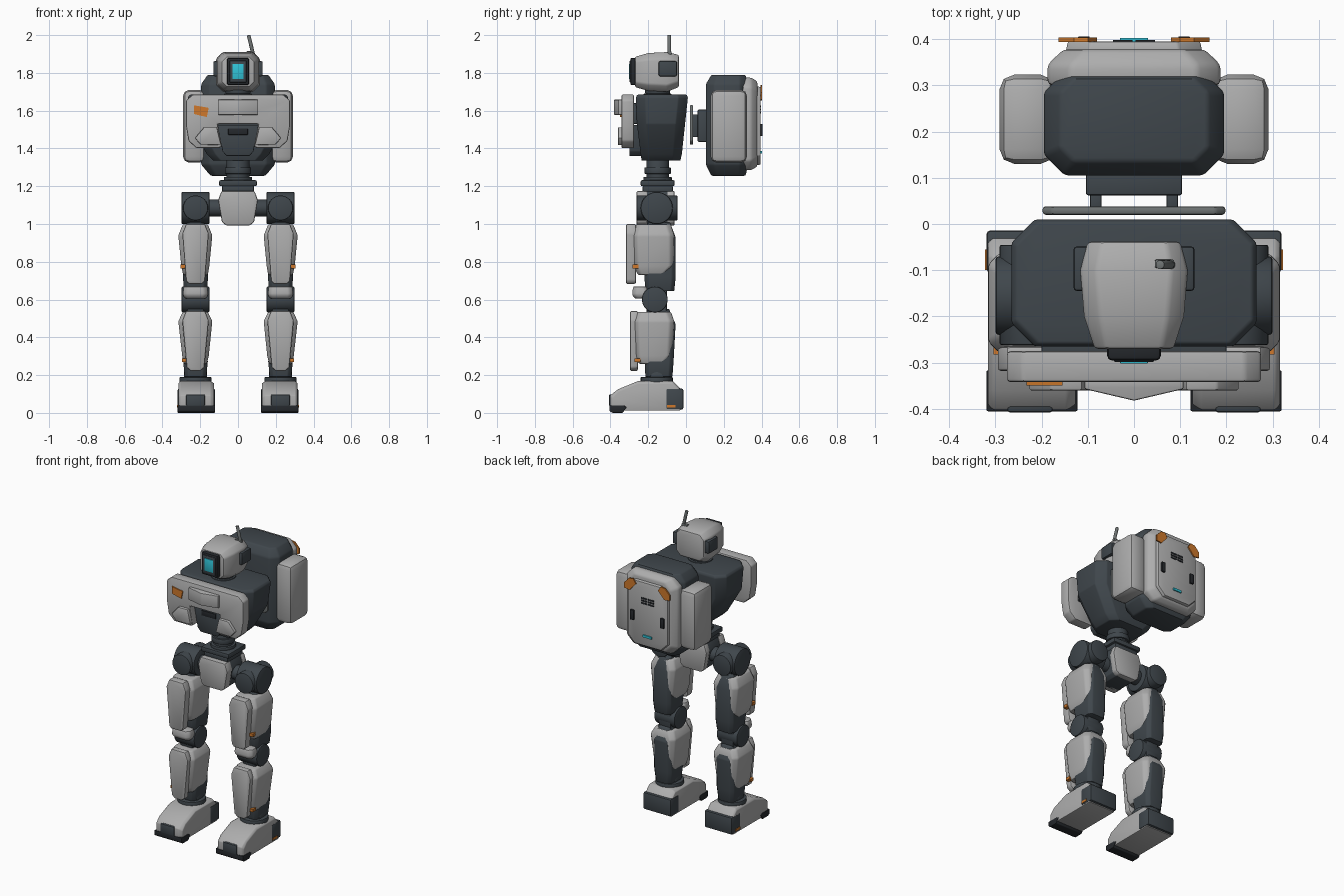
import bpy, bmesh, math
from mathutils import Vector, Matrix


def material(name, rgb):
    m = bpy.data.materials.new(name)
    m.diffuse_color = (*rgb, 1)
    return m


LIGHT = material("light grey", (0.42, 0.42, 0.42))
DARK = material("charcoal", (0.05, 0.062, 0.072))
BLACK = material("near black", (0.018, 0.021, 0.025))
MID = material("mid grey", (0.16, 0.175, 0.175))
ORANGE = material("orange", (0.62, 0.19, 0.025))
CYAN = material("cyan", (0.03, 0.55, 0.68))


def finish(name, bm, mat, bevel=0.0):
    bmesh.ops.recalc_face_normals(bm, faces=bm.faces)
    if bevel:
        edges = [e for e in bm.edges if e.calc_face_angle(0) > math.radians(25)]
        bmesh.ops.bevel(bm, geom=edges, offset=bevel, segments=2, profile=0.5,
                        affect='EDGES', clamp_overlap=True)
    me = bpy.data.meshes.new(name)
    bm.to_mesh(me)
    bm.free()
    me.materials.append(mat)
    ob = bpy.data.objects.new(name, me)
    bpy.context.collection.objects.link(ob)
    return ob


def place(axis, u, v, w):
    """u, v lie in the section and w runs along the axis."""
    return {'z': (u, v, w), 'y': (u, w, v), 'x': (w, u, v)}[axis]


def skin(name, rings, mat, bevel, s):
    bm = bmesh.new()
    loops = [[bm.verts.new((p[0] * s, p[1], p[2])) for p in r] for r in rings]
    for a, b in zip(loops, loops[1:]):
        for i in range(len(a)):
            j = (i + 1) % len(a)
            bm.faces.new((a[i], a[j], b[j], b[i]))
    bm.faces.new(loops[0])
    bm.faces.new(loops[-1])
    return finish(name, bm, mat, bevel)


def loft(name, axis, rings, mat, bevel=0.005, s=1):
    """Rings are (level, u0, u1, v0, v1, corner chamfer)."""
    out = []
    for w, a, b, c, d, k in rings:
        pts = [(a + k, c), (b - k, c), (b, c + k), (b, d - k),
               (b - k, d), (a + k, d), (a, d - k), (a, c + k)]
        out.append([place(axis, u, v, w) for u, v in pts])
    return skin(name, out, mat, bevel, s)


def prism(name, axis, pts, lo, hi, mat, bevel=0.004, s=1):
    return skin(name, [[place(axis, u, v, w) for u, v in pts] for w in (lo, hi)],
                mat, bevel, s)


def box(name, x, y, z, mat, bevel=0.005, s=1):
    return prism(name, 'z', [(x[0], y[0]), (x[1], y[0]), (x[1], y[1]), (x[0], y[1])],
                 z[0], z[1], mat, bevel, s)


def cyl(name, p, q, r, mat, bevel=0.005, r2=None, n=32):
    p, q = Vector(p), Vector(q)
    bm = bmesh.new()
    rot = (q - p).to_track_quat('Z', 'Y').to_matrix().to_4x4()
    bmesh.ops.create_cone(bm, cap_ends=True, segments=n, radius1=r,
                          radius2=r if r2 is None else r2, depth=(q - p).length,
                          matrix=Matrix.Translation((p + q) / 2) @ rot)
    return finish(name, bm, mat, bevel)


def sym(half):
    """Close a right-hand outline with its mirror image."""
    return half + [(-u, v) for u, v in reversed(half)]


# Head
loft("head_shell", 'y', [(-0.27, -0.085, 0.085, 1.725, 1.885, 0.025),
                         (-0.20, -0.108, 0.108, 1.705, 1.905, 0.035),
                         (-0.10, -0.116, 0.116, 1.70, 1.91, 0.035),
                         (-0.038, -0.10, 0.10, 1.725, 1.895, 0.03)], LIGHT, 0.008)
box("visor_frame", (-0.058, 0.058), (-0.295, -0.25), (1.735, 1.88), BLACK, 0.01)
box("visor_panel", (-0.044, 0.044), (-0.298, -0.28), (1.75, 1.865), DARK, 0.003)
box("visor_lens", (-0.03, 0.03), (-0.302, -0.29), (1.767, 1.848), CYAN, 0.002)
for s in (-1, 1):
    box("ear_panel", (0.09, 0.131), (-0.145, -0.048), (1.782, 1.862), DARK, 0.008, s)
box("antenna_base", (0.045, 0.087), (-0.095, -0.077), (1.895, 1.915), MID, 0.003)
cyl("antenna", (0.08, -0.088, 1.90), (0.056, -0.088, 2.0), 0.01, MID, 0.002, n=12)
cyl("neck", (0, -0.15, 1.66), (0, -0.15, 1.74), 0.052, DARK)
cyl("neck_ring", (0, -0.15, 1.69), (0, -0.15, 1.715), 0.066, DARK)
cyl("neck_collar", (0, -0.15, 1.66), (0, -0.15, 1.69), 0.075, DARK)

# Torso, tapering to the waist
loft("torso", 'z', [(1.335, -0.13, 0.13, -0.235, -0.03, 0.04),
                    (1.37, -0.165, 0.165, -0.24, -0.022, 0.045),
                    (1.53, -0.255, 0.255, -0.26, -0.005, 0.05),
                    (1.67, -0.265, 0.265, -0.265, 0.01, 0.05),
                    (1.685, -0.255, 0.255, -0.258, 0.004, 0.05)], DARK)
box("chest_mount", (-0.2, 0.2), (-0.285, -0.24), (1.53, 1.64), DARK)
prism("abdomen_panel", 'y', sym([(0.06, 1.36), (0.082, 1.385), (0.108, 1.525)]),
      -0.30, -0.22, DARK)
box("abdomen_slot", (-0.052, 0.052), (-0.305, -0.295), (1.472, 1.505), BLACK, 0.002)

# Chest armour
prism("chest_plate", 'y', sym([(0.108, 1.53), (0.085, 1.41), (0.105, 1.402), (0.22, 1.402),
      (0.262, 1.44), (0.275, 1.52), (0.275, 1.655), (0.24, 1.685)]),
      -0.342, -0.275, LIGHT, 0.008)
prism("chest_wedge", 'z', [(-0.107, -0.33), (-0.107, -0.357), (0, -0.382),
                           (0.107, -0.357), (0.107, -0.33)], 1.578, 1.658, LIGHT)
for s in (-1, 1):
    prism("chest_pod", 'y', [(0.09, 1.42), (0.195, 1.417), (0.228, 1.455), (0.18, 1.512),
                             (0.112, 1.512)], -0.36, -0.32, LIGHT, 0.005, s)
prism("chest_marking", 'y', [(-0.232, 1.582), (-0.165, 1.566), (-0.155, 1.615),
                             (-0.232, 1.628)], -0.349, -0.341, ORANGE, 0)

# Waist
cyl("waist_column", (0, -0.15, 1.2), (0, -0.15, 1.345), 0.06, DARK)
cyl("waist_ring", (0, -0.15, 1.265), (0, -0.15, 1.30), 0.07, DARK)
cyl("waist_joint", (0, -0.15, 1.225), (0, -0.15, 1.25), 0.075, DARK)
box("waist_plate", (-0.1, 0.1), (-0.24, -0.06), (1.2, 1.232), DARK, 0.008)
box("waist_block", (-0.085, 0.085), (-0.23, -0.07), (1.165, 1.205), DARK, 0.008)

# Pelvis
pelvis = sym([(0.062, 0.992), (0.085, 1.01), (0.105, 1.125), (0.088, 1.175)])
prism("pelvis_core", 'y', [(u * 0.95, v) for u, v in pelvis], -0.23, -0.08, DARK)
prism("pelvis_front", 'y', pelvis, -0.262, -0.205, LIGHT, 0.008)
prism("pelvis_back", 'y', pelvis, -0.10, -0.06, LIGHT, 0.008)
cyl("hip_axle", (-0.2, -0.155, 1.085), (0.2, -0.155, 1.085), 0.045, DARK)

# Backpack with its mounting plate
plate = [(-0.19, 1.44), (-0.17, 1.42), (0.17, 1.42), (0.19, 1.44),
         (0.19, 1.61), (0.17, 1.63), (-0.17, 1.63), (-0.19, 1.61)]
prism("mount_plate", 'y', [(u * 1.04, v) for u, v in plate], 0.02, 0.038, MID, 0.006)
box("mount_block", (-0.104, 0.104), (0.062, 0.12), (1.435, 1.605), DARK)
for s in (-1, 1):
    box("mount_rail", (0.07, 0.095), (0.03, 0.07), (1.46, 1.58), DARK, 0.003, s)
loft("backpack_core", 'z', [(1.255, -0.145, 0.145, 0.135, 0.315, 0.03),
                            (1.315, -0.195, 0.195, 0.105, 0.33, 0.045),
                            (1.74, -0.195, 0.195, 0.105, 0.33, 0.045),
                            (1.79, -0.16, 0.16, 0.135, 0.315, 0.03)], DARK, 0.008)
loft("backpack_shell", 'y', [(0.30, -0.187, 0.187, 1.285, 1.775, 0.05),
                             (0.345, -0.187, 0.187, 1.285, 1.775, 0.05),
                             (0.378, -0.152, 0.152, 1.305, 1.755, 0.045)], LIGHT, 0.01)
loft("backpack_panel", 'y', [(0.37, -0.148, 0.148, 1.31, 1.73, 0.05),
                             (0.395, -0.143, 0.143, 1.315, 1.725, 0.05)], LIGHT, 0.004)
for s in (-1, 1):
    box("backpack_pod", (0.17, 0.291), (0.13, 0.323), (1.325, 1.71), LIGHT, 0.032, s)
    prism("backpack_marker", 'y', [(0.08, 1.705), (0.10, 1.735), (0.13, 1.73), (0.163, 1.695),
                                   (0.163, 1.66), (0.125, 1.655)], 0.394, 0.403, ORANGE, 0, s)
    box("backpack_slot", (0.095, 0.122), (0.39, 0.406), (1.465, 1.53), BLACK, 0.004, s)
    for i in range(3):
        box("backpack_vent", (0.003, 0.045), (0.39, 0.398),
            (1.585 + 0.016 * i, 1.595 + 0.016 * i), BLACK, 0, s)
box("backpack_light", (-0.03, 0.03), (0.39, 0.402), (1.372, 1.387), CYAN, 0)

# Legs
X = 0.225
for s in (-1, 1):
    # Hip: two crossing drums
    cyl("hip_drum", (s * 0.15, -0.155, 1.085), (s * 0.3, -0.155, 1.085), 0.085, DARK, 0.008)
    cyl("hip_pivot", (s * X, -0.262, 1.085), (s * X, -0.045, 1.085), 0.066, DARK)

    # Thigh
    loft("thigh_core", 'z', [(0.645, 0.165, 0.285, -0.215, -0.062, 0.02),
                             (0.72, 0.158, 0.292, -0.22, -0.055, 0.02),
                             (0.93, 0.165, 0.285, -0.22, -0.055, 0.02),
                             (1.01, 0.18, 0.27, -0.20, -0.085, 0.02)], DARK, 0.005, s)
    loft("thigh_shell", 'z', [(0.73, 0.16, 0.29, -0.255, -0.11, 0.02),
                              (0.775, 0.152, 0.30, -0.275, -0.065, 0.022),
                              (0.94, 0.136, 0.316, -0.28, -0.062, 0.025),
                              (0.998, 0.16, 0.292, -0.265, -0.08, 0.025)], LIGHT, 0.008, s)
    prism("thigh_plate", 'y', [(0.175, 0.70), (0.19, 0.683), (0.262, 0.683), (0.275, 0.70),
                               (0.295, 0.95), (0.275, 1.0), (0.175, 1.0), (0.155, 0.95)],
          -0.318, -0.265, LIGHT, 0.008, s)
    box("thigh_marking", (0.28, 0.304), (-0.282, -0.252), (0.765, 0.785), ORANGE, 0, s)

    # Knee
    cyl("knee_drum", (s * 0.152, -0.165, 0.6), (s * 0.298, -0.165, 0.6), 0.068, DARK)
    box("knee_link", (0.18, 0.27), (-0.21, -0.10), (0.52, 0.68), DARK, 0.008, s)
    loft("knee_cap", 'z', [(0.605, 0.17, 0.28, -0.27, -0.19, 0.015),
                           (0.625, 0.158, 0.292, -0.285, -0.19, 0.02),
                           (0.67, 0.163, 0.287, -0.28, -0.205, 0.02)], LIGHT, 0.008, s)

    # Shin
    loft("shin_core", 'z', [(0.19, 0.168, 0.282, -0.215, -0.072, 0.02),
                            (0.27, 0.16, 0.29, -0.218, -0.066, 0.02),
                            (0.47, 0.165, 0.285, -0.218, -0.055, 0.02),
                            (0.55, 0.18, 0.27, -0.20, -0.09, 0.02)], DARK, 0.005, s)
    loft("shin_shell", 'z', [(0.26, 0.165, 0.288, -0.25, -0.11, 0.02),
                             (0.30, 0.155, 0.295, -0.268, -0.075, 0.022),
                             (0.485, 0.136, 0.316, -0.275, -0.062, 0.025),
                             (0.535, 0.16, 0.292, -0.26, -0.08, 0.025)], LIGHT, 0.008, s)
    prism("shin_plate", 'y', [(0.178, 0.24), (0.20, 0.222), (0.25, 0.222), (0.272, 0.24),
                              (0.295, 0.49), (0.275, 0.54), (0.175, 0.54), (0.155, 0.49)],
          -0.296, -0.255, LIGHT, 0.008, s)
    box("shin_marking", (0.27, 0.297), (-0.272, -0.24), (0.27, 0.288), ORANGE, 0, s)

    # Ankle and foot
    cyl("ankle_base", (s * X, -0.155, 0.15), (s * X, -0.155, 0.19), 0.085, DARK)
    cyl("ankle_joint", (s * 0.165, -0.155, 0.185), (s * 0.285, -0.155, 0.185), 0.035, DARK)
    rings = []
    for x, k in ((0.126, 0.012), (0.145, 0), (0.305, 0), (0.316, 0.012)):
        rings.append([(x, -0.402 + k, 0.012), (x, -0.402 + k, 0.092 - k),
                      (x, -0.36, 0.125 - k), (x, -0.255, 0.168 - k),
                      (x, -0.07, 0.168 - k), (x, -0.03, 0.128 - k), (x, -0.03, 0.012)])
    skin("foot", rings, LIGHT, 0.004, s)
    box("heel_block", (0.122, 0.319), (-0.105, -0.014), (0.018, 0.128), DARK, 0.008, s)
    prism("toe_sole", 'x', [(-0.405, 0.04), (-0.405, 0.01), (-0.39, 0), (-0.335, 0),
                            (-0.315, 0.03), (-0.33, 0.04)], 0.122, 0.319, BLACK, 0.003, s)
    box("toe_panel", (0.175, 0.275), (-0.408, -0.37), (0.035, 0.098), DARK, 0.008, s)
    box("heel_marking", (0.29, 0.322), (-0.10, -0.055), (0.028, 0.042), ORANGE, 0, s)

# Smooth the rounded edges and drums, keep hard corners
for ob in bpy.data.objects:
    ob.select_set(True)
    bpy.context.view_layer.objects.active = ob
bpy.ops.object.shade_smooth_by_angle(angle=math.radians(32))
